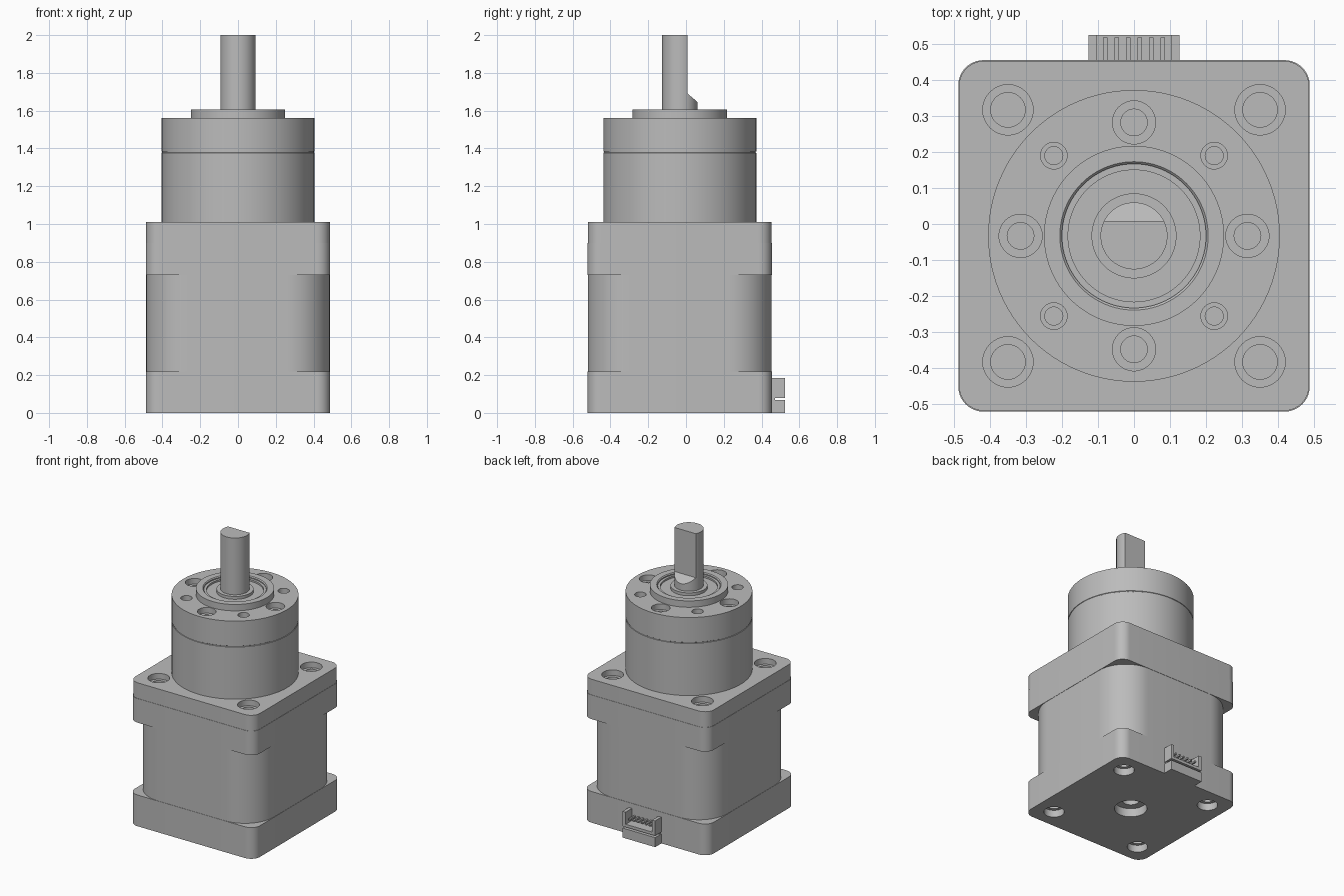
import bpy, bmesh, math
from mathutils import Vector

cube = bpy.data.objects.get("Cube")
if cube:
    bpy.data.objects.remove(cube, do_unlink=True)

AXIS = Vector((0, -0.033, 0))   # shaft axis of motor and gearbox
GREY = (0.5, 0.5, 0.5, 1)
mat = bpy.data.materials.new("plain grey")
mat.use_nodes = True
mat.diffuse_color = GREY
mat.node_tree.nodes["Principled BSDF"].inputs["Base Color"].default_value = GREY
parts = []


def make(name, bm, keep=True):
    bmesh.ops.recalc_face_normals(bm, faces=bm.faces)
    mesh = bpy.data.meshes.new(name)
    bm.to_mesh(mesh)
    bm.free()
    mesh.materials.append(mat)
    ob = bpy.data.objects.new(name, mesh)
    bpy.context.collection.objects.link(ob)
    if keep:
        parts.append(ob)
    else:
        ob.hide_render = True
    return ob


def prism(name, loop, offset, keep=True):
    """Extrude a closed loop of points along an offset."""
    bm = bmesh.new()
    face = bm.faces.new([bm.verts.new(p) for p in loop])
    out = bmesh.ops.extrude_face_region(bm, geom=[face], use_keep_orig=True)
    moved = [v for v in out["geom"] if isinstance(v, bmesh.types.BMVert)]
    bmesh.ops.translate(bm, verts=moved, vec=offset)
    return make(name, bm, keep)


def rounded_block(name, half, radius, z0, z1, steps=10):
    loop = []
    for q in range(4):
        mid = math.radians(45 + 90 * q)
        c = math.sqrt(2) * (half - radius)
        for i in range(steps + 1):
            a = math.radians(90 * q + 90 * i / steps)
            loop.append(AXIS + Vector((c * math.cos(mid) + radius * math.cos(a),
                                       c * math.sin(mid) + radius * math.sin(a), z0)))
    return prism(name, loop, (0, 0, z1 - z0))


def lathe(name, profile, centre=AXIS, steps=96, keep=True):
    """Spin (radius, z) points, starting and ending on the axis."""
    bm = bmesh.new()
    vs = [bm.verts.new((centre.x + r, centre.y, z)) for r, z in profile]
    es = [bm.edges.new(pair) for pair in zip(vs, vs[1:])]
    bmesh.ops.spin(bm, geom=vs + es, cent=centre, axis=(0, 0, 1),
                   angle=math.tau, steps=steps, use_merge=True)
    bmesh.ops.remove_doubles(bm, verts=bm.verts, dist=0.00001)
    return make(name, bm, keep)


def cut(target, cutters):
    for c in cutters:
        mod = target.modifiers.new("cut", "BOOLEAN")
        mod.operation = "DIFFERENCE"
        mod.solver = "EXACT"
        mod.object = c
    graph = bpy.context.evaluated_depsgraph_get()
    mesh = bpy.data.meshes.new_from_object(target.evaluated_get(graph))
    target.modifiers.clear()
    target.data = mesh
    for c in cutters:
        bpy.data.objects.remove(c, do_unlink=True)


def hole(x, y, z, wide, narrow, step, depth):
    """Stepped hole cutter; negative depths go up from a bottom face."""
    over = math.copysign(0.02, depth)
    return lathe("hole_cutter",
                 [(0, z + over), (wide, z + over), (wide, z - step),
                  (narrow, z - step), (narrow, z - depth), (0, z - depth)],
                 AXIS + Vector((x, y, 0)), 32, False)


def box(name, x0, x1, y0, y1, z0, z1):
    return prism(name, [(x0, y0, z0), (x1, y0, z0), (x1, y1, z0), (x0, y1, z0)],
                 (0, 0, z1 - z0))


corners = [(x, y) for x in (-0.35, 0.35) for y in (-0.35, 0.35)]

# Motor: end cap, laminated core, front cap and gearbox mounting flange
rear_cap = rounded_block("rear_cap", 0.488, 0.07, 0, 0.22)
cut(rear_cap, [hole(x, y, 0, 0.066, 0.045, -0.05, -0.13) for x, y in corners]
    + [hole(0, 0, 0, 0.105, 0.055, -0.06, -0.15)])
rounded_block("motor_core", 0.486, 0.225, 0.22, 0.73, 16)
rounded_block("front_cap", 0.488, 0.07, 0.73, 0.9)
flange = rounded_block("mounting_flange", 0.486, 0.07, 0.9, 1.01)
cut(flange, [hole(x, y, 1.01, 0.07, 0.048, 0.04, 0.09) for x, y in corners])

# Gearbox housing with seam groove, raised boss and bearing recess
housing = lathe("gearbox_housing", [
    (0, 1.01), (0.405, 1.01), (0.405, 1.377), (0.402, 1.379), (0.402, 1.383),
    (0.405, 1.385), (0.405, 1.56), (0.25, 1.56), (0.25, 1.605), (0.206, 1.605),
    (0.2, 1.599), (0.2, 1.58), (0, 1.58)])
holes = []
for i in range(4):
    a = math.radians(90 * i)
    holes.append(hole(0.315 * math.cos(a), 0.315 * math.sin(a), 1.56, 0.06, 0.037, 0.04, 0.12))
    a += math.radians(45)
    holes.append(hole(0.315 * math.cos(a), 0.315 * math.sin(a), 1.56, 0.037, 0.025, 0.1, 0.11))
cut(housing, holes)

# Bearing rings around the shaft
for name, inner, outer, top in (("bearing_outer_ring", 0.183, 0.2, 1.592),
                                ("bearing_inner_ring", 0.09, 0.118, 1.6)):
    lathe(name, [(inner, 1.575), (outer, 1.575), (outer, top), (inner, top), (inner, 1.575)])

# Output shaft with a milled flat
shaft = lathe("output_shaft", [(0, 1.57), (0.093, 1.57), (0.093, 2), (0, 2)], steps=64)
flat = prism("flat_cutter", [(-0.2, 0.009, 2.1), (-0.2, 0.009, 1.69),
                             (-0.2, 0.15, 1.57), (-0.2, 0.15, 2.1)], (0.4, 0, 0), False)
cut(shaft, [flat])

# Cable socket on the back
box("socket_base", -0.127, 0.127, 0.45, 0.525, 0, 0.067)
box("socket_spacer", -0.12, 0.12, 0.45, 0.47, 0.067, 0.08)
box("socket_floor", -0.127, 0.127, 0.45, 0.525, 0.08, 0.1)
for side, x in (("right", -0.127), ("left", 0.103)):
    box("socket_wall_" + side, x, x + 0.024, 0.45, 0.525, 0.1, 0.185)
for i in range(6):
    x = -0.08 + 0.032 * i
    box("socket_pin", x - 0.006, x + 0.006, 0.45, 0.518, 0.13, 0.142)

# Smooth round surfaces, keep edges sharp
bpy.ops.object.select_all(action="DESELECT")
for ob in parts:
    ob.select_set(True)
bpy.context.view_layer.objects.active = parts[0]
bpy.ops.object.shade_smooth_by_angle(angle=math.radians(30))
